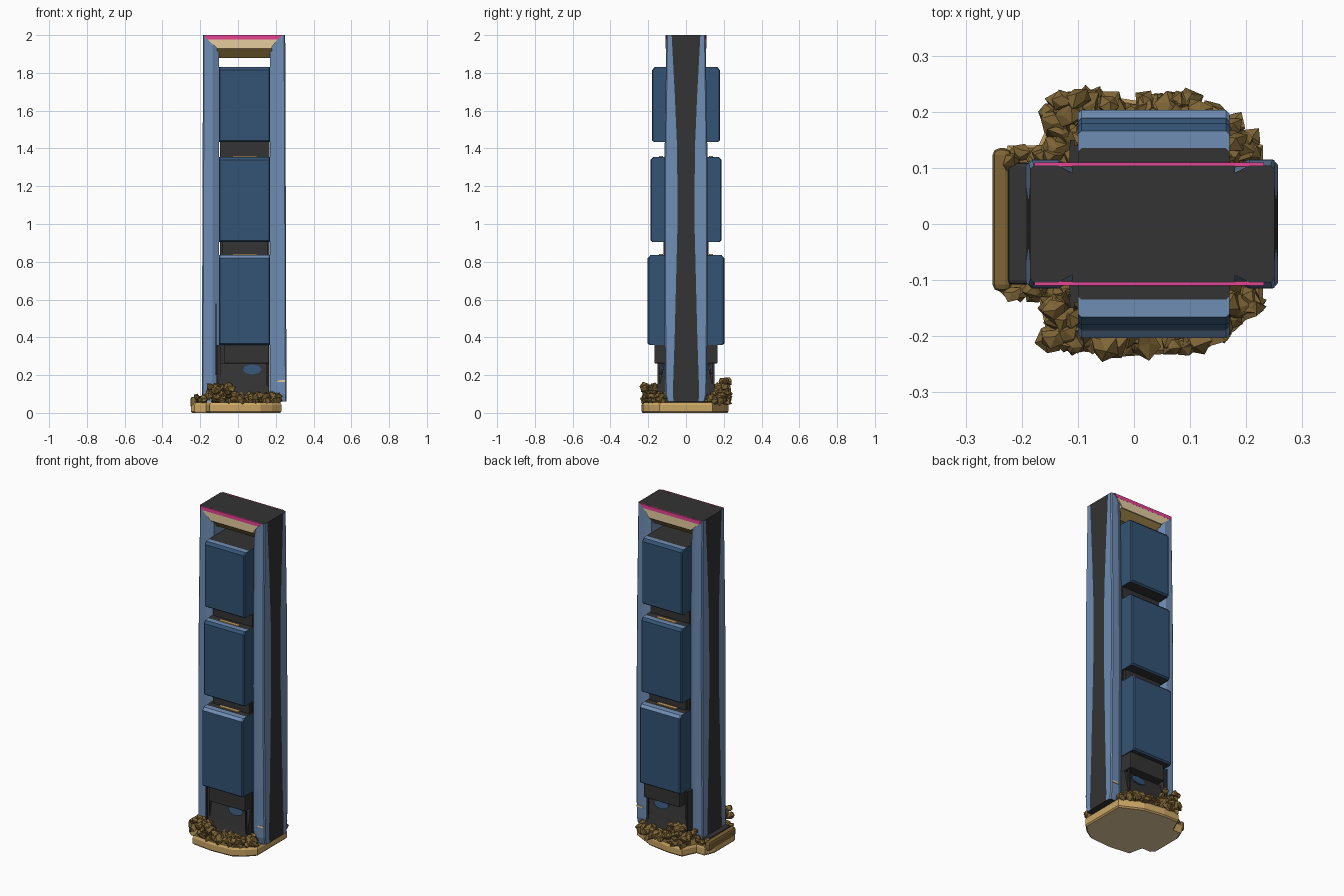
import bpy, bmesh, math, random
from mathutils import Vector, Matrix

random.seed(7)
cube = bpy.data.objects.get("Cube")
if cube:
    bpy.data.objects.remove(cube, do_unlink=True)


def material(name, rgb):
    m = bpy.data.materials.new(name)
    m.use_nodes = True
    m.diffuse_color = (*rgb, 1)
    bsdf = next(n for n in m.node_tree.nodes if n.type == 'BSDF_PRINCIPLED')
    bsdf.inputs["Base Color"].default_value = (*rgb, 1)
    return m


charcoal = material("charcoal", (0.033, 0.033, 0.033))
steel = material("light steel blue", (0.16, 0.27, 0.46))
navy = material("panel blue", (0.034, 0.088, 0.178))
tan = material("sand tan", (0.6, 0.38, 0.13))
cream = material("pale tan", (0.78, 0.61, 0.35))
bronze = material("soffit bronze", (0.34, 0.22, 0.06))
olive = material("earth brown", (0.21, 0.13, 0.037))
pink = material("magenta", (0.83, 0.06, 0.31))


def finish(name, bm, mats, rule=None):
    bmesh.ops.recalc_face_normals(bm, faces=bm.faces[:])
    bm.normal_update()
    if rule:
        for f in bm.faces:
            f.material_index = rule(f.normal, f.calc_center_median())
    me = bpy.data.meshes.new(name)
    bm.to_mesh(me)
    bm.free()
    ob = bpy.data.objects.new(name, me)
    bpy.context.collection.objects.link(ob)
    for m in mats:
        me.materials.append(m)
    return ob


def loft(name, rings, mats, rule=None):
    """Skin a list of equal-length closed rings and cap both ends."""
    bm = bmesh.new()
    vs = [[bm.verts.new(p) for p in r] for r in rings]
    n = len(vs[0])
    for a, b in zip(vs, vs[1:]):
        for i in range(n):
            bm.faces.new((a[i], a[(i + 1) % n], b[(i + 1) % n], b[i]))
    bm.faces.new(vs[0][::-1])
    bm.faces.new(vs[-1])
    return finish(name, bm, mats, rule)


def box(name, x, y, z, mat, bevel=0.0):
    rings = [[(x[0], y[0], h), (x[1], y[0], h), (x[1], y[1], h), (x[0], y[1], h)] for h in z]
    ob = loft(name, rings, [mat])
    if bevel:
        mod = ob.modifiers.new("bevel", 'BEVEL')
        mod.width, mod.segments = bevel, 2
    return ob


# Side pillars: light blue with a dark strip that widens toward both ends
levels = [(0.06, 0.066, 0.100), (0.10, 0.07, 0.110), (0.40, 0.06, 0.113), (1.00, 0.045, 0.115),
          (1.40, 0.047, 0.113), (1.70, 0.06, 0.108), (2.00, 0.076, 0.104)]


def pillar(name, inner, foot, head):
    s = 1 if foot > 0 else -1
    rings = []
    for z, w, d in levels:
        o = foot + (head - foot) * z / 2
        rings.append([(inner, -d + 0.018, z), (inner + s * 0.035, -d, z), (o - s * 0.006, -d, z),
                      (o, -d + 0.006, z), (o, -w, z), (o, w, z), (o, d - 0.006, z),
                      (o - s * 0.006, d, z), (inner + s * 0.035, d, z), (inner, d - 0.018, z)])

    def rule(n, c):
        strip = n.x * s > 0.9 and abs(c.y) < 0.02
        return 1 if strip or abs(n.z) > 0.9 else 0
    loft(name, rings, [steel, charcoal], rule)


pillar("left_pillar", 0.17, 0.257, 0.25)
pillar("right_pillar", -0.10, -0.192, -0.185)

# Lintel: dark top, sloping bronze soffit
section = [(-0.104, 2.0), (-0.104, 1.93), (-0.06, 1.88), (0.06, 1.88), (0.104, 1.93), (0.104, 2.0)]
loft("lintel", [[(x, y, z) for y, z in section] for x in (-0.11, 0.18)],
     [cream, bronze, charcoal], lambda n, c: 2 if n.z > 0.9 else 1 if n.z < -0.1 else 0)


def facade_plate(name, outline, mat, s, depth):
    loft(name, [[(x, s * y, z) for x, z in outline] for y in (depth, depth + 0.007)], [mat])


for s, side in ((-1, "front"), (1, "back")):
    facade_plate(side + "_lintel_face", [(-0.165, 1.98), (-0.108, 1.928), (0.172, 1.928), (0.212, 1.98)],
                 cream, s, 0.102)
    facade_plate(side + "_lintel_stripe", [(-0.165, 1.978), (0.212, 1.978), (0.232, 2), (-0.177, 2)],
                 pink, s, 0.1025)
    facade_plate(side + "_pillar_marker", [(0.205, 0.163), (0.25, 0.163), (0.25, 0.175), (0.215, 0.172)],
                 cream, s, 0.107)

# Dark core behind the panels
box("core", (-0.095, 0.168), (-0.1, 0.1), (0.05, 1.5), charcoal)
box("lower_gap_block", (-0.085, 0.16), (-0.12, 0.12), (0.8, 0.95), charcoal)

# Three stacked panel boxes, each with a pale ledge on top
for name, z0, z1, d in (("lower", 0.36, 0.835, 0.203), ("middle", 0.905, 1.355, 0.188), ("upper", 1.435, 1.83, 0.18)):
    prof = [(-d, z0 + 0.008), (-d, z1 - 0.015), (-d + 0.014, z1), (-d + 0.045, z1), (-0.1, z1),
            (0.1, z1), (d - 0.045, z1), (d - 0.014, z1), (d, z1 - 0.015), (d, z0 + 0.008),
            (d - 0.01, z0), (-d + 0.01, z0)]

    def panel_rule(n, c, d=d, pale_rim=(name == "lower")):
        if n.z > 0.9:
            return 1 if abs(c.y) > d - 0.04 else 2
        if n.z > 0.3 and pale_rim:
            return 1
        return 2 if n.z < -0.9 else 0
    rings = []
    for x, k in ((-0.1, 0.006), (-0.094, 0), (0.164, 0), (0.17, 0.006)):
        rings.append([(x, y - math.copysign(k, y), z) for y, z in prof])
    loft(name + "_panel_box", rings, [navy, steel, charcoal], panel_rule)
    if name != "upper":
        for s in (-1, 1):
            box(name + "_ledge_plate", (-0.03, 0.1), sorted((s * 0.122, s * 0.142)), (z1, z1 + 0.005), tan)

# Dark plinth under the lowest box
box("plinth_block", (-0.075, 0.165), (-0.168, 0.168), (0.262, 0.37), charcoal, 0.006)
loft("plinth_foot", [[(-0.1, -d, z), (0.165, -d, z), (0.165, d, z), (-0.1, d, z)]
                     for z, d in ((0.05, 0.165), (0.15, 0.14), (0.265, 0.115))], [charcoal])
for s, side in ((-1, "front"), (1, "back")):
    window = [(0.075 + 0.05 * math.cos(a * math.pi / 4), 0.23 + 0.027 * math.sin(a * math.pi / 4)) for a in range(8)]
    loft(side + "_plinth_window", [[(x, s * (0.172 - 0.217 * (z - 0.0)) + s * t, z) for x, z in window]
                                   for t in (0, 0.008)], [navy])
    box(side + "_corner_post", (-0.115, -0.092), sorted((s * 0.1, s * 0.14)), (0.06, 0.36), charcoal)
    for x, h in ((-0.11, 0.36), (0.155, 0.28)):
        box(side + "_rod", (x - 0.004, x + 0.004), sorted((s * 0.14, s * 0.15)), (0.06, h), charcoal)
box("thin_mast", (-0.118, -0.113), (-0.13, -0.125), (0.2, 0.58), charcoal)

# Ground slab with an irregular outline
outline = [(-0.25, -0.11), (-0.23, -0.13), (-0.17, -0.13), (-0.15, -0.22), (-0.02, -0.236), (0.12, -0.228),
           (0.18, -0.19), (0.23, -0.14), (0.23, 0.14), (0.18, 0.165), (0.1, 0.205), (-0.03, 0.225),
           (-0.13, 0.225), (-0.17, 0.14), (-0.225, 0.14), (-0.25, 0.08)]
loft("ground_slab", [[(x * k, y * k, z) for x, y in outline]
                     for z, k in ((0, 0.97), (0.008, 1), (0.042, 1), (0.055, 0.97))],
     [tan, olive, cream], lambda n, c: 1 if n.z > 0.9 else 2 if n.z < -0.9 else 0)
box("side_curb", (-0.252, -0.218), (-0.12, 0.135), (0.03, 0.085), olive, 0.012)
box("side_step", (-0.225, -0.185), (-0.108, 0.11), (0.04, 0.09), charcoal, 0.008)

# Rubble: jittered low-poly chunks heaped along the front and back
bm = bmesh.new()


def chunk(x, y, z, r):
    new = bmesh.ops.create_icosphere(bm, subdivisions=1, radius=r)["verts"]
    turn = Matrix.Rotation(random.uniform(0, 6), 3, Vector((random.random(), random.random(), 1)))
    for v in new:
        v.co = turn @ v.co * random.uniform(0.55, 1.35) + Vector((x, y, z))
        v.co.z = max(v.co.z, 0.035)


for s in (-1, 1):
    for i in range(110):
        x = random.uniform(-0.15, 0.18)
        reach = 0.218 - max(0, x - 0.1) * 0.5
        y = s * (reach - 0.1 * random.random() ** 1.5)
        heap = 0.14 if x < -0.03 else 0.09
        chunk(x, y, random.uniform(0.06, heap), random.uniform(0.017, 0.028))
    for i in range(14):
        chunk(random.uniform(0.17, 0.215), s * random.uniform(0.12, 0.15), random.uniform(0.055, 0.09), 0.022)
    for i in range(5):
        chunk(random.uniform(-0.225, -0.16), s * random.uniform(0.112, 0.125), random.uniform(0.055, 0.09), 0.018)
for i in range(14):
    chunk(random.uniform(-0.15, -0.03), random.uniform(0.19, 0.225), random.uniform(0.1, 0.17), 0.022)
    chunk(random.uniform(-0.15, -0.08), random.uniform(-0.21, -0.14), random.uniform(0.09, 0.145), 0.022)
finish("rubble", bm, [olive])
